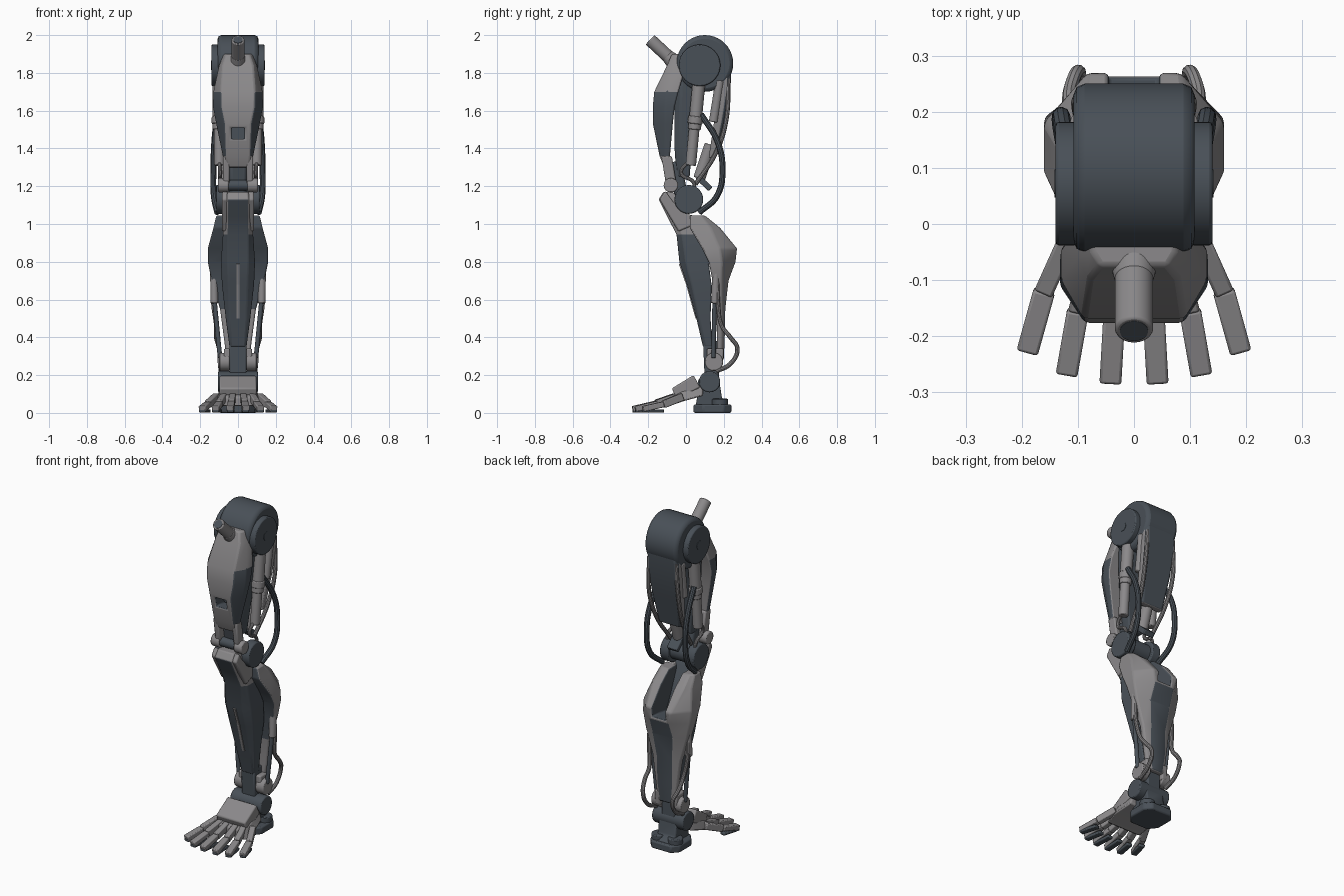
import bpy, bmesh
from mathutils import Vector, Matrix

if "Cube" in bpy.data.objects:
    bpy.data.objects.remove(bpy.data.objects["Cube"])


def material(name, col):
    m = bpy.data.materials.new(name)
    m.diffuse_color = (*col, 1)
    m.use_nodes = True
    m.node_tree.nodes["Principled BSDF"].inputs["Base Color"].default_value = m.diffuse_color
    return m


LIGHT = material("warm_grey", (0.258, 0.25, 0.256))
DARK = material("slate_blue_grey", (0.066, 0.08, 0.096))


def finish(name, bm, mats, bevel=0.0, rule=None):
    """Turn a bmesh into a named object, colouring faces by rule."""
    bmesh.ops.recalc_face_normals(bm, faces=bm.faces)
    bm.normal_update()
    if rule:
        for f in bm.faces:
            f.material_index = rule(f.normal, f.calc_center_median())
    me = bpy.data.meshes.new(name)
    bm.to_mesh(me)
    bm.free()
    for m in mats:
        me.materials.append(m)
    ob = bpy.data.objects.new(name, me)
    bpy.context.collection.objects.link(ob)
    if bevel:
        b = ob.modifiers.new("bevel", 'BEVEL')
        b.width, b.segments, b.limit_method, b.angle_limit = bevel, 2, 'ANGLE', 0.5
    return ob


def skin(name, rings, mats, bevel, rule=None):
    bm = bmesh.new()
    loops = [[bm.verts.new(p) for p in r] for r in rings]
    n = len(loops[0])
    for a, b in zip(loops, loops[1:]):
        for i in range(n):
            j = (i + 1) % n
            bm.faces.new((a[i], a[j], b[j], b[i]))
    bm.faces.new(loops[0])
    bm.faces.new(loops[-1])
    return finish(name, bm, mats, bevel, rule)


def loft(name, sections, mats, bevel=0.008, rule=None):
    """Sections: z, wide half width, narrow half width, narrow y, shoulder y, wide y."""
    rings = [[(-w, e, z), (-w, s, z), (-n, f, z), (n, f, z), (w, s, z), (w, e, z)]
             for z, w, n, f, s, e in sections]
    return skin(name, rings, mats, bevel, rule)


def prism(name, yz, x0, x1, mat, bevel=0.008):
    return skin(name, [[(x, y, z) for y, z in yz] for x in (x0, x1)], [mat], bevel)


def cyl(name, a, b, r, mat, r2=None, bevel=0.005):
    a, b = Vector(a), Vector(b)
    d = b - a
    bm = bmesh.new()
    mx = Matrix.Translation((a + b) / 2) @ d.to_track_quat('Z', 'Y').to_matrix().to_4x4()
    bmesh.ops.create_cone(bm, cap_ends=True, segments=40, radius1=r,
                          radius2=r if r2 is None else r2, depth=d.length, matrix=mx)
    return finish(name, bm, [mat], bevel)


def drum(name, x0, x1, y, z, r, mat, bevel=0.006):
    return cyl(name, (x0, y, z), (x1, y, z), r, mat, bevel=bevel)


def beam(name, a, b, w, h, mat, bevel=0.005):
    a, b = Vector(a), Vector(b)
    d = b - a
    bm = bmesh.new()
    mx = (Matrix.Translation((a + b) / 2) @ d.to_track_quat('Y', 'Z').to_matrix().to_4x4()
          @ Matrix.Diagonal((w, d.length, h, 1)))
    bmesh.ops.create_cube(bm, size=1, matrix=mx)
    return finish(name, bm, [mat], bevel)


def cable(name, pts, r, mat):
    cu = bpy.data.curves.new(name, 'CURVE')
    cu.dimensions, cu.bevel_depth, cu.bevel_resolution = '3D', r, 3
    cu.use_fill_caps = True
    sp = cu.splines.new('BEZIER')
    sp.bezier_points.add(len(pts) - 1)
    for p, co in zip(sp.bezier_points, pts):
        p.co = co
        p.handle_left_type = p.handle_right_type = 'AUTO'
    cu.materials.append(mat)
    ob = bpy.data.objects.new(name, cu)
    bpy.context.collection.objects.link(ob)
    me = bpy.data.meshes.new_from_object(ob.evaluated_get(bpy.context.evaluated_depsgraph_get()))
    bpy.data.objects.remove(ob)
    out = bpy.data.objects.new(name, me)
    bpy.context.collection.objects.link(out)


def cut(ob, cutter):
    m = ob.modifiers.new("cut", 'BOOLEAN')
    m.object, m.solver = cutter, 'EXACT'
    bpy.context.view_layer.objects.active = ob
    bpy.ops.object.modifier_move_to_index(modifier="cut", index=0)
    bpy.ops.object.modifier_apply(modifier="cut")
    bpy.data.objects.remove(cutter)


# Hip: rounded hood, mounting tube
drum("hip_hood", -0.108, 0.108, 0.10, 1.85, 0.15, DARK, 0.02)
cyl("mount_tube", (0, -0.03, 1.827), (0, -0.19, 1.975), 0.034, LIGHT)
cyl("mount_tube_bore", (0, -0.188, 1.973), (0, -0.191, 1.976), 0.025, DARK, bevel=0)
cyl("mount_flare", (0, -0.04, 1.835), (0, -0.10, 1.892), 0.05, LIGHT, 0.034)

# Thigh: front shell with dark cheeks and a window, inner core, rear panel
shell = loft("thigh_shell", [
    (1.90, .075, .06, -.075, -.05, 0), (1.84, .10, .08, -.10, -.06, 0),
    (1.70, .13, .09, -.168, -.10, -.04), (1.62, .132, .088, -.176, -.11, -.06),
    (1.53, .115, .07, -.175, -.11, -.07), (1.36, .08, .065, -.14, -.11, -.085),
    (1.30, .07, .058, -.115, -.10, -.08)], [LIGHT, DARK], 0.008,
    lambda n, c: int(abs(n.x) > .5 and 1.37 < c.z < 1.69))
cut(shell, prism("window_cutter", [(-.3, 1.45), (-.3, 1.51), (-.03, 1.51), (-.03, 1.45)],
                 -.035, .035, DARK, 0))
loft("thigh_core", [
    (1.85, .095, .07, -.05, -.02, .14), (1.62, .085, .06, -.06, -.03, .06),
    (1.42, .07, .05, -.062, -.03, .03), (1.25, .05, .04, -.05, -.03, .02)], [DARK])
loft("thigh_rear_panel", [
    (1.82, .105, .09, .24, .22, .13), (1.70, .105, .09, .235, .215, .16),
    (1.55, .098, .085, .205, .19, .15), (1.35, .078, .065, .16, .15, .12)],
    [LIGHT, DARK], 0.006, lambda n, c: int(n.y > .4))
cyl("knee_actuator", (0, .13, 1.42), (0, .07, 1.24), .032, LIGHT)
beam("knee_actuator_foot", (0, .06, 1.25), (0, .13, 1.185), .07, .03, DARK)

# Knee centre
drum("knee_axle", -.08, .08, .015, 1.13, .055, DARK)
beam("knee_link", (0, -.02, 1.12), (0, -.06, 1.33), .09, .07, DARK, .015)
drum("knee_front_axle", -.055, .055, -.08, 1.205, .028, DARK)

# Shin: dark front guard with light knee cap sides
loft("shin_guard", [
    (1.17, .06, .05, -.12, -.10, -.07), (1.13, .07, .055, -.145, -.12, -.03),
    (1.04, .072, .055, -.10, -.06, .02), (.945, .08, .055, -.05, -.02, .06),
    (.80, .09, .055, -.035, 0, .12), (.68, .085, .05, .005, .03, .135),
    (.50, .065, .045, .055, .07, .13), (.35, .045, .038, .09, .10, .14)],
    [LIGHT, DARK], 0.006,
    lambda n, c: int(c.z < .95 or (c.z < 1.13 and abs(n.x) < .5)))
STRIP = [(0, -.034, .79), (0, .005, .68), (0, .055, .50)]
for i in (0, 1):
    beam(f"shin_strip_{i}", STRIP[i], STRIP[i + 1], .016, .009, LIGHT, 0)

# Calf: forked light shell with a dark rear inlay
calf = loft("calf_shell", [
    (1.045, .115, .09, .10, .08, .02), (.98, .13, .10, .18, .13, .02),
    (.87, .16, .085, .27, .18, .085), (.80, .16, .065, .262, .19, .12),
    (.70, .14, .068, .225, .19, .14), (.55, .095, .05, .208, .19, .16),
    (.40, .075, .05, .205, .19, .165), (.28, .06, .035, .20, .19, .165)],
    [LIGHT, DARK], 0.008,
    lambda n, c: int((n.y > .5 and abs(n.x) < .3 and .3 < c.z < .79)
                     or (n.y < -.4 and .6 < c.z < 1.03)))
cut(calf, prism("fork_cutter", [(-.1, .80), (-.1, 1.2), (.4, 1.2), (.4, .82)],
                -.045, .045, DARK, 0))

# Ankle and heel
prism("ankle_post", [(.09, .38), (.17, .38), (.175, .16), (.10, .16)], -.045, .045, DARK)
drum("ankle_drum", -.105, .105, .125, .165, .056, DARK)
prism("heel_column", [(.065, .18), (.175, .18), (.19, .08), (.225, .04), (.05, .03), (.06, .09)],
      -.06, .06, DARK)
skin("heel_pad", [[(x, y, z) for x, y in
     ((-.06, .04), (.06, .04), (.10, .09), (.10, .20), (.065, .24), (-.065, .24), (-.10, .20), (-.10, .09))]
     for z in (0, .045)], [DARK], 0.008)

# Foot: instep and toe base
prism("instep", [(-.075, .13), (.04, .20), (.075, .135), (-.05, .07)], -.098, .098, LIGHT)
skin("toe_base", [[(-w, y, z0), (w, y, z0), (w * .8, y, z1), (-w * .8, y, z1)]
     for y, w, z0, z1 in ((.09, .10, .09, .15), (-.02, .125, .06, .115), (-.09, .115, .035, .085))],
     [LIGHT], 0.008)

TOES = [((.115, -.02, .085), (.16, -.12, .045), (.19, -.228, .021)),
        ((.075, -.05, .085), (.10, -.155, .048), (.12, -.268, .021)),
        ((.028, -.06, .085), (.035, -.16, .05), (.042, -.283, .021))]

# Everything that repeats on both sides
for s, side in ((-1, "left"), (1, "right")):
    def P(p):
        return (s * p[0], p[1], p[2])

    drum("hip_cap_" + side, s * .10, s * .14, .072, 1.84, .11, DARK)
    drum("hip_hub_" + side, s * .13, s * .142, .072, 1.84, .025, DARK, 0)
    # thigh pistons and hoses
    cyl("thigh_piston_" + side, P((.10, .068, 1.74)), P((.10, .045, 1.50)), .034, LIGHT)
    cyl("thigh_piston_rod_" + side, P((.10, .045, 1.52)), P((.098, .025, 1.31)), .028, LIGHT)
    cyl("thigh_piston_collar_" + side, P((.10, .052, 1.57)), P((.10, .047, 1.53)), .039, LIGHT)
    cyl("rear_piston_" + side, P((.09, .18, 1.76)), P((.085, .145, 1.54)), .024, LIGHT)
    cable("knee_hose_" + side, [P(p) for p in (
        (.11, .08, 1.58), (.125, .165, 1.44), (.13, .193, 1.30), (.128, .165, 1.15), (.11, .07, 1.06))],
        .016, DARK)
    cable("thigh_hose_" + side, [P(p) for p in (
        (.09, .225, 1.77), (.10, .213, 1.55), (.09, .16, 1.38), (.07, .05, 1.21))], .012, LIGHT)
    cable("thigh_loop_" + side, [P(p) for p in (
        (.10, .025, 1.34), (.095, -.025, 1.27), (.095, .04, 1.22), (.09, .04, 1.16))], .010, LIGHT)
    # knee drums, lugs and arms reaching to the calf
    drum("knee_drum_" + side, s * .06, s * .115, .015, 1.13, .076, DARK)
    drum("knee_lug_" + side, s * .05, s * .105, -.08, 1.205, .038, LIGHT)
    prism("thigh_fork_" + side, [(-.13, 1.36), (-.075, 1.36), (-.05, 1.21), (-.105, 1.20)],
          s * .045, s * .08, LIGHT)
    prism("calf_arm_" + side, [(-.14, 1.13), (-.11, 1.175), (-.07, 1.12), (0, 1.055), (.09, 1.03),
                               (.17, .99), (.15, .86), (.03, .99), (-.04, .96)],
          s * .055, s * .085, LIGHT)
    # shin pistons and ankle hoses
    cyl("shin_piston_" + side, P((.128, .16, .76)), P((.125, .152, .58)), .02, LIGHT)
    cyl("shin_piston_rod_" + side, P((.125, .152, .60)), P((.095, .145, .29)), .012, DARK)
    cable("ankle_hose_" + side, [P(p) for p in (
        (.13, .165, .70), (.13, .17, .58), (.115, .19, .46), (.115, .235, .40), (.10, .272, .34),
        (.095, .235, .26), (.09, .16, .22))], .012, LIGHT)
    drum("ankle_lug_" + side, s * .045, s * .10, .148, .27, .048, LIGHT)
    prism("ankle_bracket_" + side, [(.11, .34), (.20, .34), (.195, .25), (.11, .25)],
          s * .04, s * .075, LIGHT)
    cyl("heel_lobe_" + side, P((.055, .18, .03)), P((.055, .18, .075)), .042, DARK)
    # toes
    for i, (a, b, c) in enumerate(TOES):
        beam(f"toe_base_segment_{side}_{i}", P(a), P(b), .034, .04, LIGHT)
        beam(f"toe_tip_{side}_{i}", P(b), P(c), .039, .03, LIGHT)
        beam(f"toe_sole_{side}_{i}", P((b[0], b[1], .010)), P((c[0], c[1], .010)), .035, .018, DARK)

# Smooth shading with kept edges
bpy.ops.object.select_all(action='DESELECT')
for ob in bpy.context.scene.objects:
    ob.select_set(True)
    bpy.context.view_layer.objects.active = ob
bpy.ops.object.shade_smooth_by_angle(angle=0.6)
